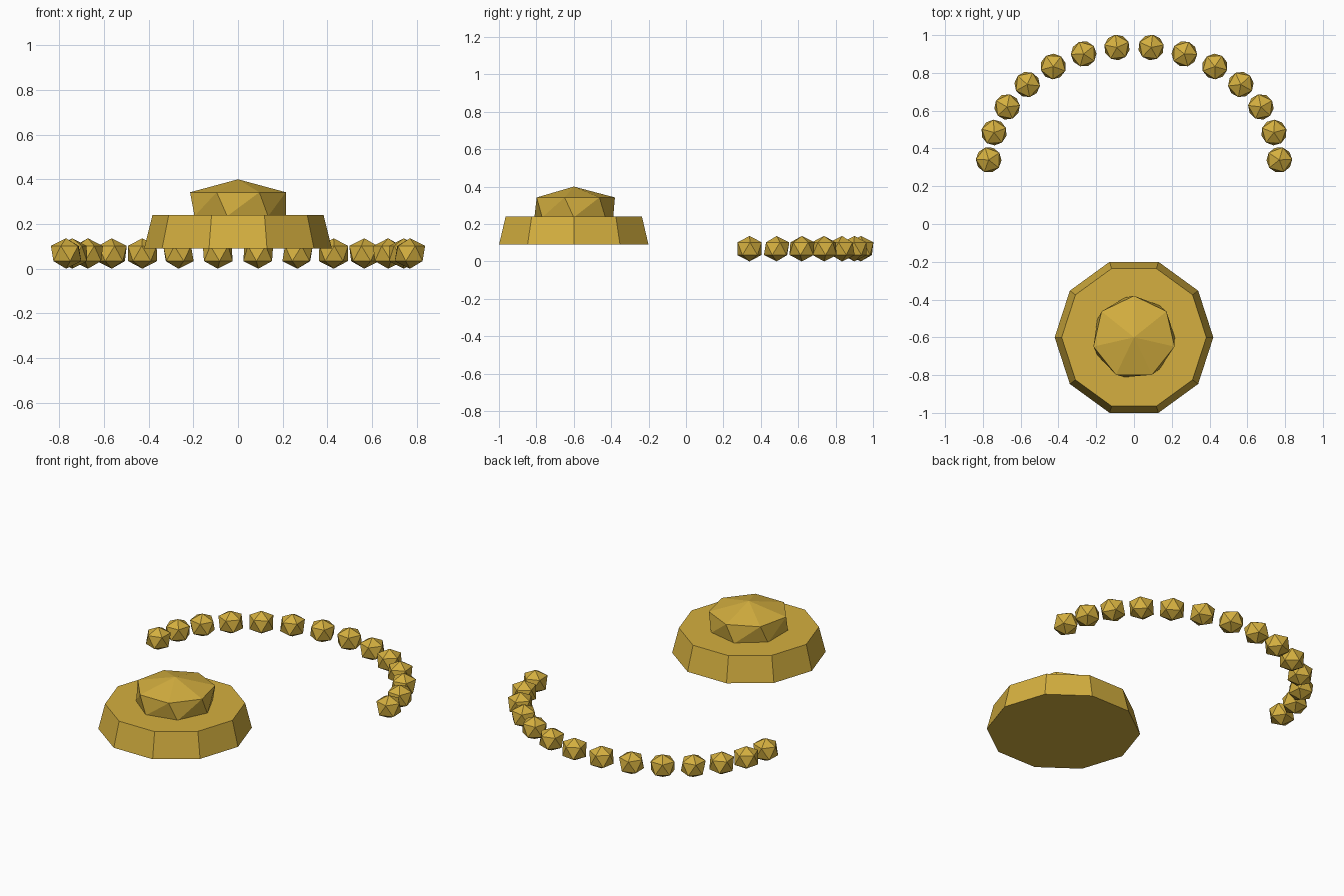
import bpy, bmesh
from math import sin, cos, radians, tau

cube = bpy.data.objects.get("Cube")
if cube:
    bpy.data.objects.remove(cube)

gold = bpy.data.materials.new("gold")
gold.use_nodes = True
gold.diffuse_color = (0.66, 0.43, 0.05, 1)
gold.node_tree.nodes["Principled BSDF"].inputs["Base Color"].default_value = gold.diffuse_color


def ring(sides, radius, z, start=0):
    """Points of a regular polygon at height z, first corner at start degrees."""
    angles = [radians(start) + tau * i / sides for i in range(sides)]
    return [(radius * cos(a), radius * sin(a), z) for a in angles]


def hull_mesh(name, points):
    """Faceted convex solid around the points."""
    bm = bmesh.new()
    for p in points:
        bm.verts.new(p)
    bmesh.ops.convex_hull(bm, input=bm.verts)
    bmesh.ops.dissolve_limit(bm, angle_limit=radians(0.5), verts=bm.verts, edges=bm.edges)
    bmesh.ops.recalc_face_normals(bm, faces=bm.faces)
    mesh = bpy.data.meshes.new(name)
    bm.to_mesh(mesh)
    bm.free()
    mesh.materials.append(gold)
    return mesh


def place(name, mesh, location, turn=0):
    obj = bpy.data.objects.new(name, mesh)
    obj.location = location
    obj.rotation_euler.z = turn
    bpy.context.collection.objects.link(obj)


# Pendant: ten-sided tapered base with a seven-sided faceted gem on top
base = ring(10, 0.42, 0.09) + ring(10, 0.383, 0.24)
place("pendant_base", hull_mesh("pendant_base", base), (0, -0.6, 0))
gem = ring(7, 0.216, 0.235) + ring(7, 0.22, 0.342, 90) + [(0, 0, 0.4)]
place("pendant_gem", hull_mesh("pendant_gem", gem), (0, -0.6, 0))

# Beads: twenty-sided solids along a half ellipse
bead = hull_mesh("bead", ring(5, 0.068, -0.034, 36) + ring(5, 0.068, 0.034)
                 + [(0, 0, -0.068), (0, 0, 0.068)])
for i in range(14):
    t = radians(2.25 + 13.5 * i)
    place(f"bead_{i + 1}", bead, (0.77 * cos(t), 0.315 + 0.624 * sin(t), 0.068), t)
